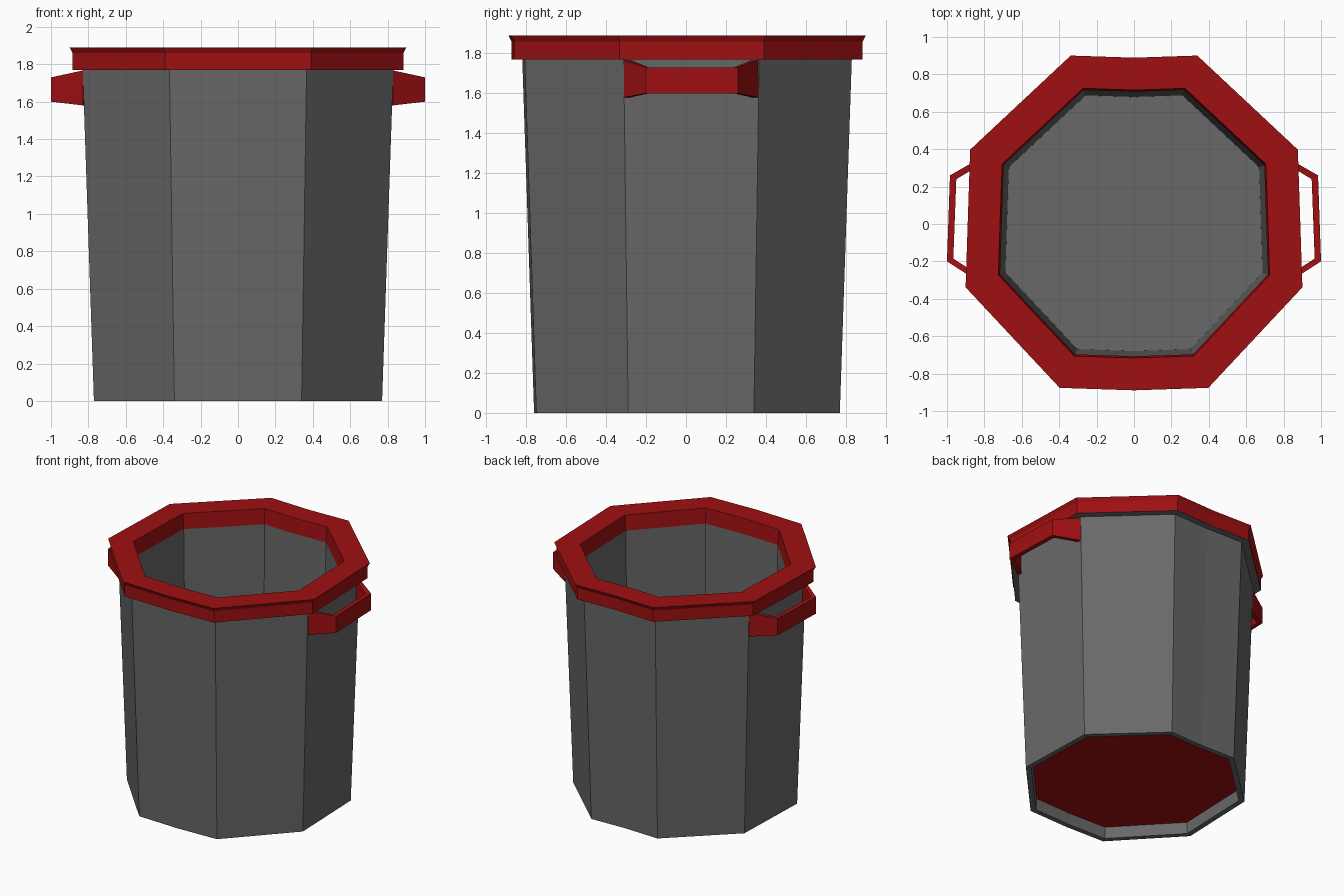
import bpy, bmesh
from math import radians, cos, sin
from mathutils import Vector

if "Cube" in bpy.data.objects:
    bpy.data.objects.remove(bpy.data.objects["Cube"], do_unlink=True)

TWIST = 1.9  # slight turn of each mirrored half octagon, in degrees


def material(name, rgb):
    m = bpy.data.materials.new(name)
    m.use_nodes = True
    m.diffuse_color = (*rgb, 1)
    m.node_tree.nodes["Principled BSDF"].inputs["Base Color"].default_value = (*rgb, 1)
    return m


grey = material("grey plastic", (0.14, 0.14, 0.14))
red = material("red plastic", (0.35, 0.005, 0.006))


def finish(name, bm, mat):
    mesh = bpy.data.meshes.new(name)
    bm.to_mesh(mesh)
    bm.free()
    mesh.materials.append(mat)
    obj = bpy.data.objects.new(name, mesh)
    bpy.context.collection.objects.link(obj)
    return obj


def outline(r):
    """Octagon from a turned half mirrored across x, with a bend on the midline."""
    half = [(r * cos(radians(a + TWIST)), r * sin(radians(a + TWIST)))
            for a in (-67.5, -22.5, 22.5, 67.5)]
    mid = r * cos(radians(22.5)) / cos(radians(TWIST))
    return [(0, -mid)] + half + [(0, mid)] + [(-x, y) for x, y in reversed(half)]


def octagon_shell(name, profile, mat, cap=None):
    """Skin a (radius, height) profile; cap may close the last ring up or down."""
    bm = bmesh.new()
    rings = [[bm.verts.new((x, y, z)) for x, y in outline(r)] for r, z in profile]
    for a, b in zip(rings, rings[1:]):
        for i in range(len(a)):
            j = (i + 1) % len(a)
            bm.faces.new((a[i], a[j], b[j], b[i]))
    if cap:
        bm.faces.new(rings[-1] if cap == "up" else rings[-1][::-1])
    return finish(name, bm, mat)


# Tub: outer wall with a foot recess and the underside of the rim, then the inside
octagon_shell("tub_outer_wall",
              [(0.775, 0.09), (0.78, 0), (0.823, 0), (0.887, 1.77), (0.945, 1.77)], grey)
octagon_shell("tub_inside", [(0.765, 1.77), (0.735, 0.12)], grey, cap="up")
octagon_shell("base_plate", [(0.775, 0.09)], red, cap="down")

# Flared rim
octagon_shell("rim", [(0.945, 1.77), (0.945, 1.86), (0.962, 1.89),
                      (0.775, 1.89), (0.765, 1.77)], red)


# Side handles: a bent strap from corner to corner of the side panel
def handle(name, side):
    outer = [(0.805, 0.362), (0.984, 0.26), (1.0, -0.20), (0.828, -0.31)]
    inner = [(0.800, 0.330), (0.950, 0.24), (0.966, -0.185), (0.820, -0.28)]
    heights = [(1.58, 1.767), (1.60, 1.73), (1.60, 1.73), (1.58, 1.767)]
    bm = bmesh.new()
    loops = []
    for (ox, oy), (ix, iy), (lo, hi) in zip(outer, inner, heights):
        corners = ((ox, oy, lo), (ox, oy, hi), (ix, iy, hi), (ix, iy, lo))
        loops.append([bm.verts.new(Vector((side * x, y, z))) for x, y, z in corners])
    for a, b in zip(loops, loops[1:]):
        for i in range(4):
            j = (i + 1) % 4
            bm.faces.new((a[i], a[j], b[j], b[i]))
    bm.faces.new(loops[0])
    bm.faces.new(loops[-1])
    bmesh.ops.recalc_face_normals(bm, faces=bm.faces)
    finish(name, bm, red)


for side, label in ((1, "left"), (-1, "right")):
    handle(label + "_handle", side)
